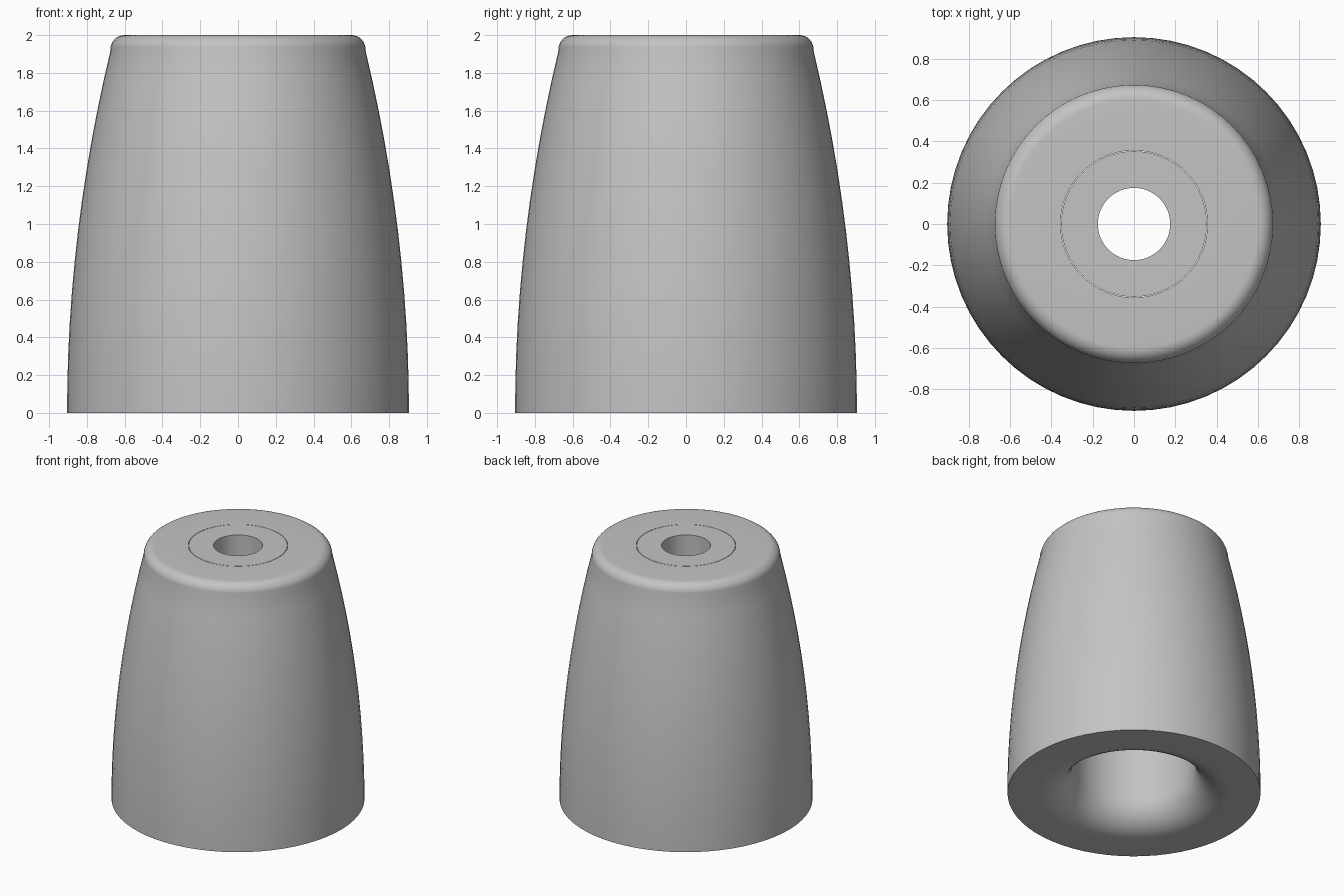
import bpy
import bmesh
from math import sin, cos, pi, radians

cube = bpy.data.objects.get("Cube")
if cube:
    bpy.data.objects.remove(cube, do_unlink=True)

grey = bpy.data.materials.new("mid grey")
grey.use_nodes = True
colour = (0.55, 0.55, 0.55, 1)
grey.diffuse_color = colour
grey.node_tree.nodes["Principled BSDF"].inputs["Base Color"].default_value = colour


def lathe(name, profile, sides=64):
    """Turn a closed (radius, height) loop around the z axis."""
    bm = bmesh.new()
    rings = []
    for i in range(sides):
        a = 2 * pi * i / sides
        rings.append([bm.verts.new((r * cos(a), r * sin(a), z)) for r, z in profile])
    n = len(profile)
    for i, ring in enumerate(rings):
        after = rings[(i + 1) % sides]
        for j in range(n):
            k = (j + 1) % n
            bm.faces.new((ring[j], after[j], after[k], ring[k]))
    bmesh.ops.recalc_face_normals(bm, faces=bm.faces)
    mesh = bpy.data.meshes.new(name)
    bm.to_mesh(mesh)
    bm.free()
    mesh.materials.append(grey)
    obj = bpy.data.objects.new(name, mesh)
    bpy.context.collection.objects.link(obj)
    bpy.ops.object.select_all(action='DESELECT')
    obj.select_set(True)
    bpy.context.view_layer.objects.active = obj
    bpy.ops.object.shade_smooth_by_angle(angle=radians(30))
    return obj


def arc(r, z, radius, start, end, steps=8):
    """Points of a rounded corner centred on (r, z)."""
    angles = [radians(start + (end - start) * i / steps) for i in range(steps + 1)]
    return [(r + radius * cos(a), z + radius * sin(a)) for a in angles]


SHOULDER = 1.75   # height of the ceiling inside the bore
SEAT = 0.356      # radius of the opening that holds the washer

# Tapered body: bulging outer wall, rounded top rim, flared bore
wall = [(0.905 - 0.0625 * z * z, z) for z in [1.92 * i / 12 for i in range(13)]]
rim = arc(0.6, 1.925, 0.075, 10, 90)
bore = [(SEAT, 2), (SEAT, SHOULDER), (0.44, SHOULDER)]
flare = arc(0.68, 0.24, 0.24, 180, 270)
lathe("tapered_body", wall + rim + bore + flare)

# Flush washer with the through hole
lathe("top_washer", [(0.175, SHOULDER), (0.353, SHOULDER), (0.353, 2), (0.175, 2)])
